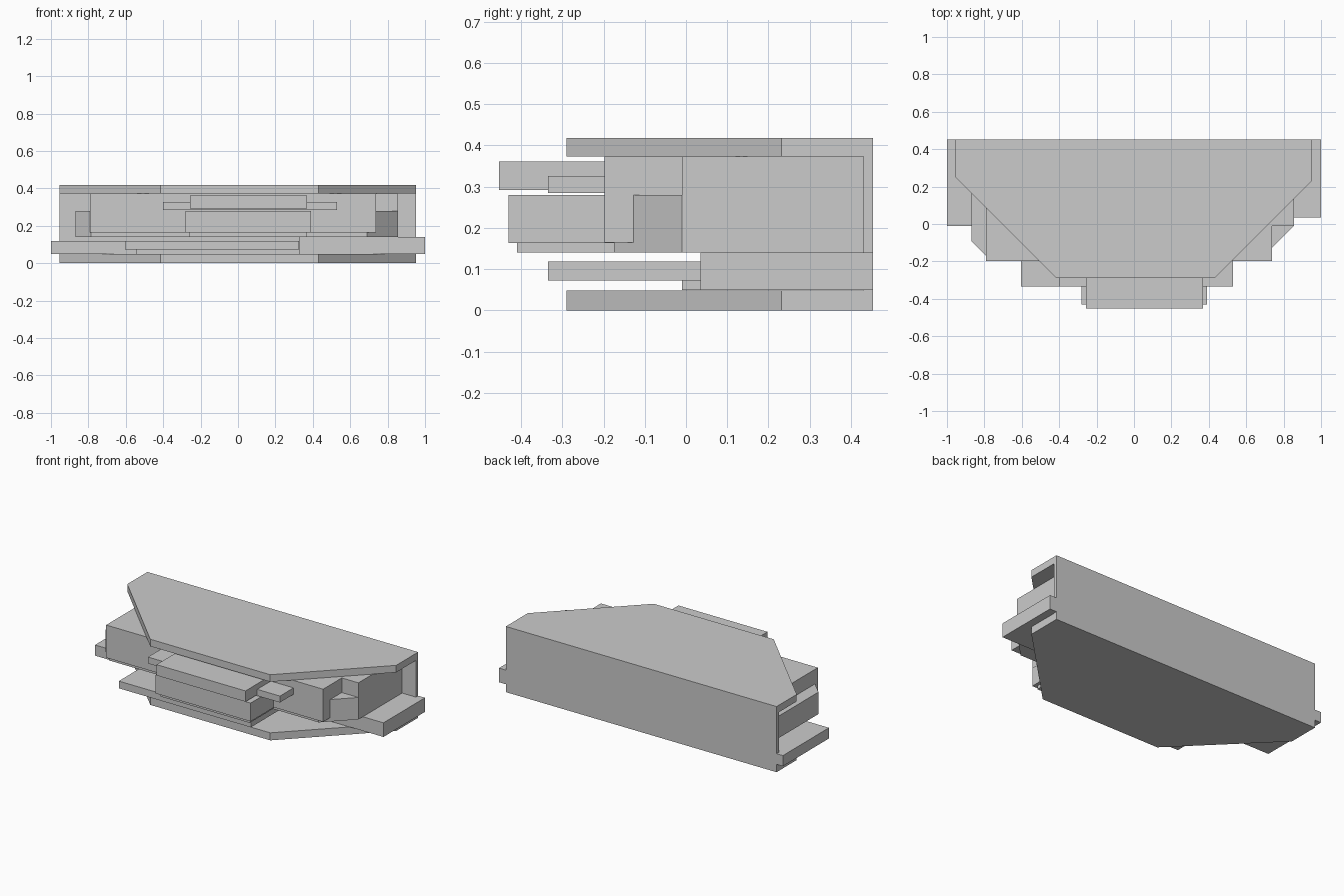
import bpy, bmesh

if "Cube" in bpy.data.objects:
    bpy.data.objects.remove(bpy.data.objects["Cube"])


def prism(name, pts, z0, z1):
    """Extrude a plan outline (x, y) from z0 to z1."""
    bm = bmesh.new()
    face = bm.faces.new([bm.verts.new((x, y, z0)) for x, y in pts])
    ext = bmesh.ops.extrude_face_region(bm, geom=[face])
    for v in ext["geom"]:
        if isinstance(v, bmesh.types.BMVert):
            v.co.z = z1
    bmesh.ops.recalc_face_normals(bm, faces=bm.faces)
    mesh = bpy.data.meshes.new(name)
    bm.to_mesh(mesh)
    bm.free()
    ob = bpy.data.objects.new(name, mesh)
    bpy.context.collection.objects.link(ob)
    return ob


def box(name, x0, x1, y0, y1, z0, z1):
    return prism(name, [(x0, y0), (x1, y0), (x1, y1), (x0, y1)], z0, z1)


BACK = 0.453    # rear face of the body
INNER = 0.43    # front face of the rear panel

# Top and bottom plates with cut corners
plate = [(-0.955, BACK), (-0.955, 0.25), (-0.415, -0.29),
         (0.43, -0.29), (0.952, 0.232), (0.952, BACK)]
prism("bottom_plate", plate, 0.0, 0.048)
prism("top_plate", plate, 0.373, 0.418)

# Rear panel joining the plates
box("rear_panel", -0.955, 0.952, INNER, BACK, 0.048, 0.373)

# Lower side shelves and the slab between them
box("left_shelf", -1.0, -0.54, -0.01, BACK, 0.05, 0.118)
box("right_shelf", 0.33, 1.0, 0.035, BACK, 0.05, 0.14)
box("lower_slab", -0.605, 0.325, -0.335, INNER, 0.072, 0.118)

# Chamfered core and the blocks on it
core = [(-0.87, INNER), (-0.87, -0.09), (-0.785, -0.175),
        (0.69, -0.175), (0.855, -0.01), (0.855, INNER)]
prism("middle_core", core, 0.14, 0.28)
box("upper_core", -0.79, 0.738, -0.198, INNER, 0.165, 0.373)
box("right_core", 0.3, 0.855, -0.01, INNER, 0.14, 0.373)

# Stepped front blocks
box("front_base_strip", -0.26, 0.37, -0.41, -0.1, 0.141, 0.165)
box("front_block", -0.28, 0.39, -0.43, -0.1, 0.163, 0.28)
box("front_side_bar", -0.4, 0.53, -0.335, -0.1, 0.285, 0.326)
box("front_upper_block", -0.257, 0.37, -BACK, -0.1, 0.292, 0.361)
